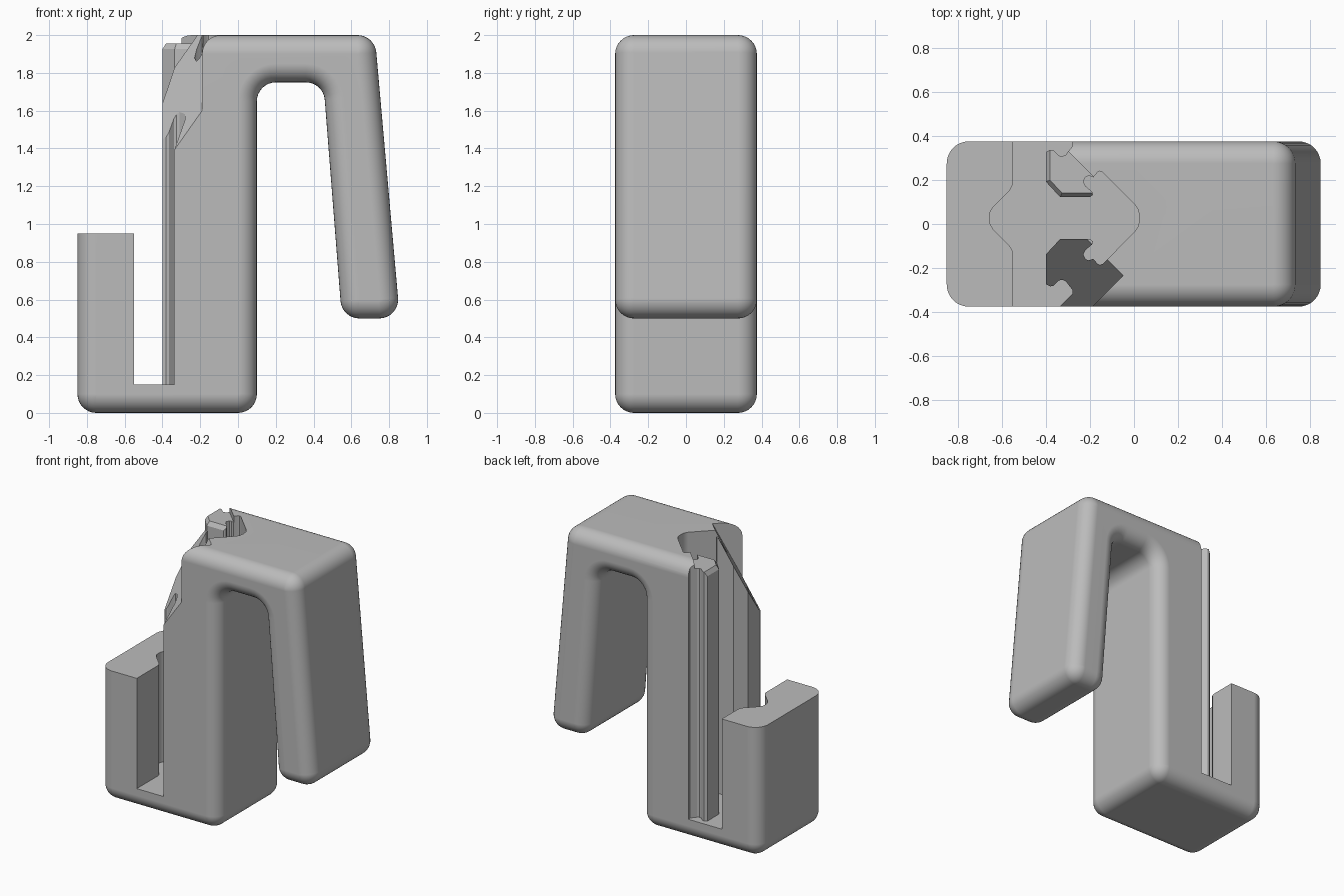
import bpy, bmesh, math
from mathutils import Vector

old = bpy.data.objects.get("Cube")
if old:
    bpy.data.objects.remove(old, do_unlink=True)

HALF, R, STEPS, MID = 0.375, 0.1, 8, 0.027

grey = bpy.data.materials.new("plain grey")
grey.use_nodes = True
colour = (0.5, 0.5, 0.5, 1)
grey.diffuse_color = colour
grey.node_tree.nodes["Principled BSDF"].inputs["Base Color"].default_value = colour


def make_object(name, bm):
    bmesh.ops.recalc_face_normals(bm, faces=bm.faces)
    mesh = bpy.data.meshes.new(name)
    bm.to_mesh(mesh)
    bm.free()
    mesh.materials.append(grey)
    obj = bpy.data.objects.new(name, mesh)
    bpy.context.collection.objects.link(obj)
    return obj


def prism(name, base, along):
    """Extrude a closed 3D outline along a vector."""
    bm = bmesh.new()
    face = bm.faces.new([bm.verts.new(p) for p in base])
    ext = bmesh.ops.extrude_face_region(bm, geom=[face])["geom"]
    bmesh.ops.translate(bm, vec=along, verts=[v for v in ext if isinstance(v, bmesh.types.BMVert)])
    return make_object(name, bm)


def rounded_outline(pts, inset):
    """Counter-clockwise outline moved inwards, with every corner filleted."""
    out = []
    for i, p in enumerate(pts):
        a = (p - pts[i - 1]).normalized()
        b = (pts[(i + 1) % len(pts)] - p).normalized()
        na, nb = Vector((-a.y, a.x)), Vector((-b.y, b.x))
        turn = a.x * b.y - a.y * b.x
        side = 1 if turn > 0 else -1
        radius = R - side * inset
        bisector = (na + nb) / (1 + na.dot(nb))
        centre = p + bisector * (inset + side * radius)
        sweep = math.atan2(turn, a.dot(b))
        start = math.atan2(-side * na.y, -side * na.x)
        for k in range(STEPS + 1):
            t = start + sweep * k / STEPS
            out.append(centre + radius * Vector((math.cos(t), math.sin(t))))
    return out


# Hook body: side profile with rounded rims front and back
profile = [Vector(p) for p in (
    (-0.85, 0), (0.1, 0), (0.1, 1.75), (0.452, 1.75),
    (0.55, 0.5), (0.857, 0.5), (0.724, 2), (-0.85, 2))]
bm = bmesh.new()
levels = []
for k in range(STEPS + 1):
    t = math.pi / 2 * k / STEPS
    levels.append((R * 0.995 * (1 - math.sin(t)), -HALF + R * (1 - math.cos(t))))
levels += [(d, -y) for d, y in reversed(levels)]
rings = [[bm.verts.new((p.x, y, p.y)) for p in rounded_outline(profile, d)] for d, y in levels]
for lo, hi in zip(rings, rings[1:]):
    for i in range(len(lo)):
        bm.faces.new((lo[i - 1], lo[i], hi[i], hi[i - 1]))
bm.faces.new(rings[0])
bm.faces.new(rings[-1])
bmesh.ops.remove_doubles(bm, verts=bm.verts, dist=0.0008)
body = make_object("hook_body", bm)

# Slot plan: (x, distance from the slot's middle line), from the outside inwards
jaw = [(-0.335, 0.6), (-0.335, 0.4), (-0.28, 0.345), (-0.28, 0.325), (-0.31, 0.287),
       (-0.325, 0.28), (-0.34, 0.283), (-0.365, 0.307), (-0.38, 0.31), (-0.4, 0.3),
       (-0.4, 0.165), (-0.335, 0.095), (-0.2, 0.095), (-0.187, 0.105), (-0.19, 0.12),
       (-0.22, 0.145), (-0.23, 0.165), (-0.22, 0.187), (-0.205, 0.192), (-0.185, 0.185),
       (-0.165, 0.208), (-0.155, 0.213), (-0.142, 0.208), (0.005, 0.06), (0.02, 0.035), (0.025, 0)]
notch = [(-0.657, 0), (-0.654, 0.025), (-0.64, 0.05), (-0.565, 0.125),
         (-0.553, 0.145), (-0.55, 0.165), (-0.55, 0.6)]


def at(half, sign):
    return [(x, MID + sign * h, 0.15) for x, h in half]


plan = (at(jaw, -1) + at(jaw, 1)[-2::-1] + at(notch, 1)[::-1] + at(notch, -1)[1:])
cutters = [prism("slot_cutter", plan, (0, 0, 2))]

# Open space above the low wall
cutters.append(prism("wall_top_cutter", [(-1, -1, 0.95), (-0.549, -1, 0.95), (-0.549, 1, 0.95), (-1, 1, 0.95)],
                     (0, 0, 1.5)))

# Diagonal ramp across the front jaw
s1, s2 = Vector((1, 1, 0)).normalized(), Vector((-1, 1, 0)).normalized()
origin = Vector((-0.19, -0.375, 0))
ramp = [origin + s1 * s + Vector((0, 0, z)) for s, z in ((-0.25, 1.1), (0.25, 2.1), (-0.25, 2.1))]
cutters.append(prism("ramp_cutter", ramp, s2 * 0.8))

# Lowered tip of the back jaw
tip = [(-0.5, 0.1, 1.955), (-0.07, 0.1, 1.955), (-0.37, 0.4, 1.955), (-0.5, 0.4, 1.955)]
cutters.append(prism("tip_cutter", tip, (0, 0, 0.2)))

# Chamfer on the tip's outer edges
corners = [Vector((x, MID + h, 0)) for x, h in ((-0.4, 0.31), (-0.4, 0.165), (-0.335, 0.095), (-0.187, 0.095))]
for p, q in zip(corners, corners[1:]):
    d = (q - p).normalized()
    inward = Vector((-d.y, d.x, 0))
    tri = [p - d * 0.01 + inward * w + Vector((0, 0, z))
           for w, z in ((-0.01, 1.91), (0.025, 1.965), (-0.01, 1.965))]
    cutters.append(prism("chamfer_cutter", tri, q - p + d * 0.02))

bpy.context.view_layer.objects.active = body
body.select_set(True)
for cutter in cutters:
    cutter.hide_render = True
    mod = body.modifiers.new("cut", "BOOLEAN")
    mod.operation, mod.solver, mod.object = "DIFFERENCE", "EXACT", cutter
    bpy.ops.object.modifier_apply(modifier=mod.name)
    bpy.data.objects.remove(cutter, do_unlink=True)

bpy.ops.object.shade_smooth_by_angle(angle=math.radians(25))
weighted = body.modifiers.new("weighted normals", "WEIGHTED_NORMAL")
weighted.keep_sharp = True
